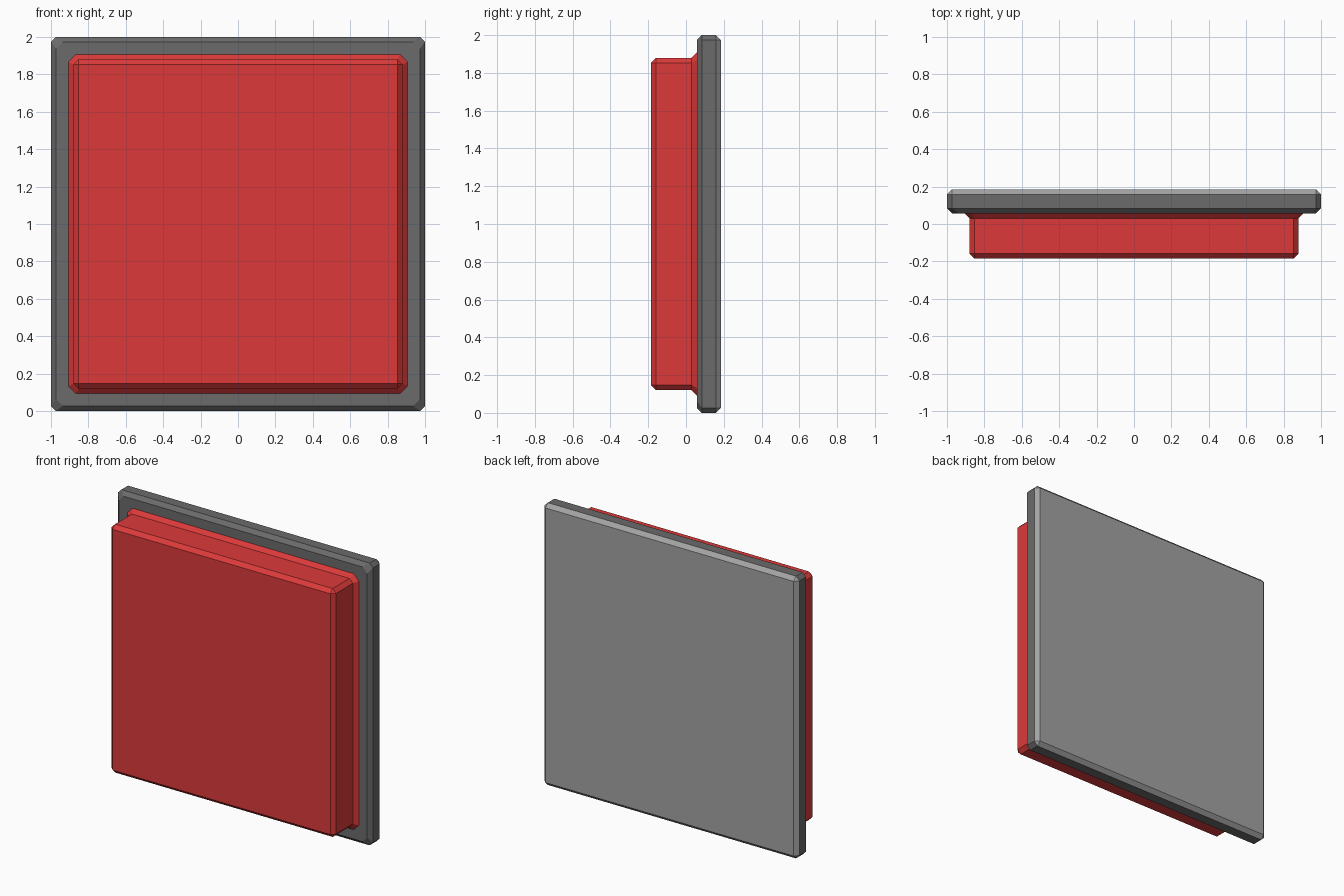
import bpy, bmesh

if "Cube" in bpy.data.objects:
    bpy.data.objects.remove(bpy.data.objects["Cube"])

CENTRE_Z = 1.0


def material(name, colour):
    m = bpy.data.materials.new(name)
    m.diffuse_color = (*colour, 1)
    m.use_nodes = True
    m.node_tree.nodes["Principled BSDF"].inputs["Base Color"].default_value = m.diffuse_color
    return m


red = material("red", (0.72, 0.042, 0.042))
dark_grey = material("dark grey", (0.145, 0.145, 0.145))
light_grey = material("light grey", (0.37, 0.37, 0.37))


def section(y, half, cut):
    """Square outline in the xz plane with clipped corners."""
    k = half - cut
    pts = [(half, -k), (half, k), (k, half), (-k, half),
           (-half, k), (-half, -k), (-k, -half), (k, -half)]
    return [(x, y, z + CENTRE_Z) for x, z in pts]


def loft(name, sections, mats, band_mats, cap_first, cap_last):
    """Join clipped-square sections front to back; one material per band."""
    bm = bmesh.new()
    rings = [[bm.verts.new(p) for p in section(*s)] for s in sections]
    for a, b, mi in zip(rings, rings[1:], band_mats):
        for i in range(8):
            j = (i + 1) % 8
            bm.faces.new((a[i], b[i], b[j], a[j])).material_index = mi
    if cap_first:
        bm.faces.new(rings[0]).material_index = band_mats[0]
    if cap_last:
        bm.faces.new(rings[-1][::-1]).material_index = band_mats[-1]
    # sections with no corner cut collapse to plain squares
    bmesh.ops.remove_doubles(bm, verts=bm.verts, dist=1e-5)
    me = bpy.data.meshes.new(name)
    for m in mats:
        me.materials.append(m)
    bm.to_mesh(me)
    bm.free()
    ob = bpy.data.objects.new(name, me)
    bpy.context.collection.objects.link(ob)
    return ob


# Raised red button: chamfered front, straight sides, flared foot
loft("button",
     [(-0.185, 0.853, 0.0), (-0.158, 0.88, 0.027),
      (0.030, 0.88, 0.027), (0.057, 0.907, 0.04)],
     [red], [0, 0, 0], True, False)

# Backing plate: dark rim around the button, light chamfered back
loft("back_plate",
     [(0.057, 0.907, 0.04), (0.057, 0.973, 0.036), (0.084, 1.0, 0.027),
      (0.158, 1.0, 0.027), (0.185, 0.973, 0.0)],
     [dark_grey, light_grey], [0, 0, 0, 1], False, True)
